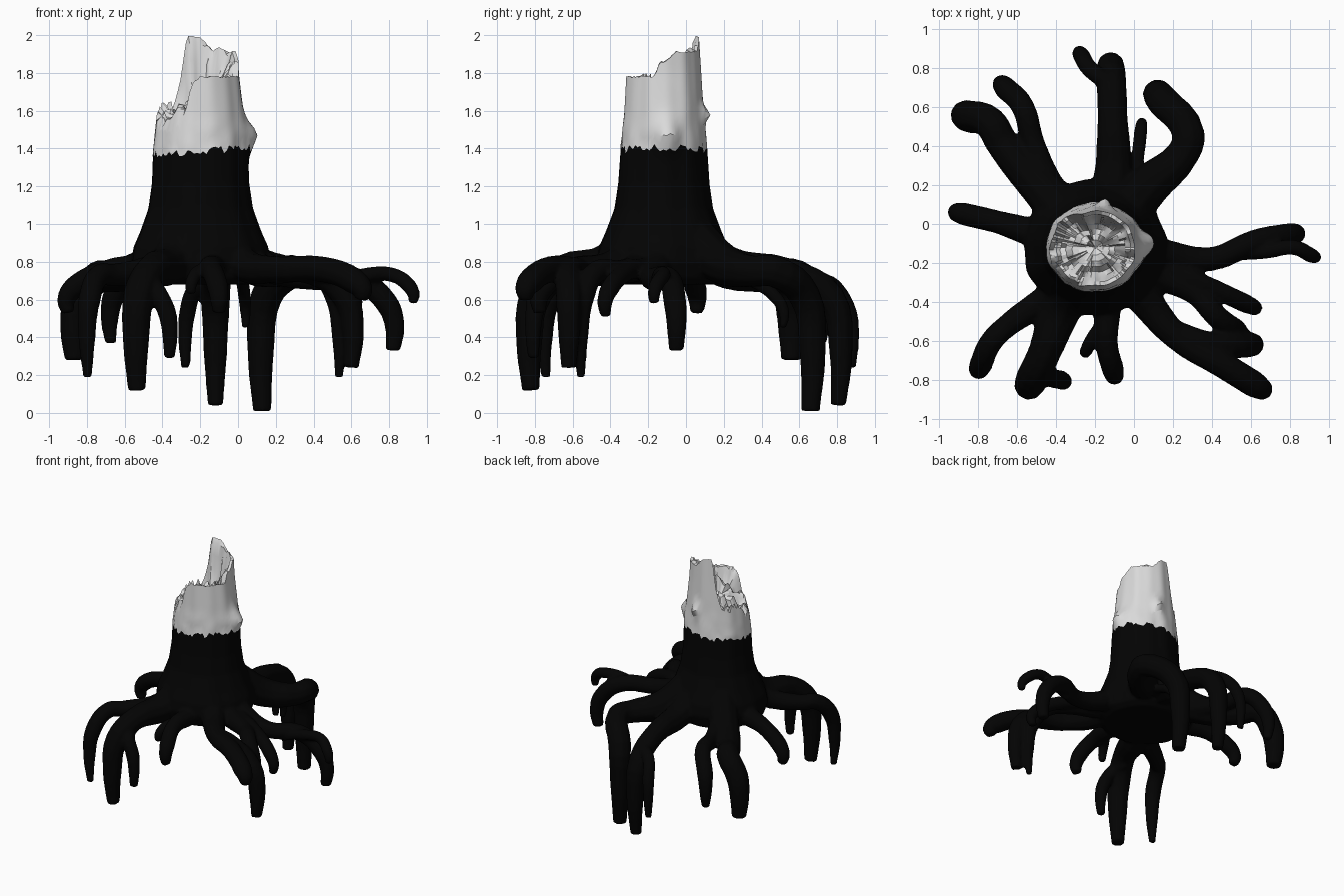
import bpy, bmesh, math, random
from mathutils import Vector, noise

random.seed(4)
if "Cube" in bpy.data.objects:
    bpy.data.objects.remove(bpy.data.objects["Cube"], do_unlink=True)


def material(name, value):
    m = bpy.data.materials.new(name)
    m.use_nodes = True
    m.diffuse_color = (value, value, value, 1)
    bsdf = m.node_tree.nodes["Principled BSDF"]
    bsdf.inputs["Base Color"].default_value = m.diffuse_color
    bsdf.inputs["Roughness"].default_value = 0.9
    return m


BARK = material("black bark", 0.001)
WOOD = material("pale wood", 0.7)
CX, CY, N = -0.2, -0.12, 96


def finish(name, mesh, mat, angle):
    ob = bpy.data.objects.new(name, mesh)
    bpy.context.collection.objects.link(ob)
    mesh.materials.clear()
    mesh.materials.append(mat)
    bpy.ops.object.select_all(action="DESELECT")
    ob.select_set(True)
    bpy.context.view_layer.objects.active = ob
    bpy.ops.object.shade_smooth_by_angle(angle=math.radians(angle))
    return ob


def lookup(table, key):
    """Linear interpolation of the values in a sorted table of tuples."""
    for a, b in zip(table, table[1:]):
        if key <= b[0]:
            t = max(0, (key - a[0]) / (b[0] - a[0]))
            return [p + (q - p) * t for p, q in zip(a[1:], b[1:])]
    return table[-1][1:]


def loft(name, rings, mat, angle, cap_start, cap_end):
    """Skin closed rings of points, closing the ends on request."""
    bm = bmesh.new()
    rows = [[bm.verts.new(p) for p in ring] for ring in rings]
    for a, b in zip(rows, rows[1:]):
        for i in range(N):
            j = (i + 1) % N
            bm.faces.new((a[i], a[j], b[j], b[i]))
    if cap_start:
        bm.faces.new(rows[0][::-1])
    if cap_end:
        bm.faces.new(rows[-1])
    bmesh.ops.recalc_face_normals(bm, faces=bm.faces)
    mesh = bpy.data.meshes.new(name)
    bm.to_mesh(mesh)
    bm.free()
    return finish(name, mesh, mat, angle)


# Trunk outline: height, half width, half depth
OUTLINE = [(0.68, 0.29, 0.27), (0.71, 0.34, 0.32), (0.8, 0.37, 0.35), (0.88, 0.355, 0.34),
           (0.96, 0.32, 0.305), (1.08, 0.277, 0.26), (1.22, 0.257, 0.24), (1.4, 0.25, 0.228),
           (1.58, 0.23, 0.21), (1.8, 0.205, 0.197), (2.0, 0.2, 0.185)]
# Height of the broken rim around the trunk, in degrees from +x
RIM = [(0, 1.86), (8, 1.87), (18, 1.91), (70, 1.915), (80, 1.95), (90, 1.99), (108, 2.0), (113, 1.95),
       (122, 1.72), (132, 1.62), (160, 1.61), (180, 1.55), (205, 1.49), (235, 1.48), (250, 1.55),
       (257, 1.74), (270, 1.78), (346, 1.78), (354, 1.85), (360, 1.86)]
# Swellings left by broken twigs: angle, height, push, angular spread, height spread
KNOTS = [(0.1, 1.47, 0.06, 0.3, 0.08), (1.36, 1.58, 0.045, 0.16, 0.04)]


def on_trunk(i, z, scale=1.0):
    a = 2 * math.pi * i / N
    rx, ry = lookup(OUTLINE, z)
    ripple = scale * (1 + 0.012 * math.sin(7 * a + 2 * z) + 0.008 * math.sin(13 * a))
    push = 0
    for angle, height, size, wide, tall in KNOTS:
        turn = math.remainder(a - angle, 2 * math.pi)
        push += size * math.exp(-(turn / wide) ** 2 - ((z - height) / tall) ** 2)
    return (CX + (rx * ripple + push) * math.cos(a), CY + (ry * ripple + push) * math.sin(a), z)


# Upper bark with a ragged seam where it is stripped off
seam = [1.385 + 0.02 * math.cos(2 * math.pi * i / N) + random.uniform(-0.02, 0.02) for i in range(N)]
rings = [[on_trunk(i, 1.22 + (z - 1.22) * t) for i, z in enumerate(seam)] for t in (0, 0.5, 0.8, 1)]
loft("upper_bark", rings, BARK, 50, False, False)

# Broken pale top: outer wall, splintered rim and rough sloping break
rim = []
for i in range(N):
    h = lookup(RIM, 360 * i / N)[0]
    rough = 0.035 if h < 1.7 else 0.005
    rim.append(min(2.0, h + random.uniform(-rough, rough)))
rings = []
for k in range(13):
    ring = []
    for i in range(N):
        z = seam[i] + (rim[i] - seam[i]) * k / 12
        dent = 0.04 * noise.noise(Vector(on_trunk(i, z)) * 11) * max(0, 1 - k / 7) * min(k, 1)
        ring.append(on_trunk(i, z, 1 + dent))
    rings.append(ring)
for scale, rise in ((0.9, 0.95), (0.84, 0.7), (0.76, 0.42), (0.64, 0.2), (0.5, 0.1),
                    (0.36, 0.05), (0.2, 0.02), (0.03, 0.0)):
    ring = []
    for i in range(N):
        x, y, _ = on_trunk(i, rim[i], scale)
        lump = 0.05 * noise.cell(Vector((x, y, 0)) * 18) + 0.1 * noise.noise(Vector((x, y, 0)) * 14)
        floor = 1.54 + 0.5 * max(0, x + 0.4)
        z = floor + (max(rim[i], floor) - floor) * rise + lump * min(1, 4 * (1 - scale))
        ring.append((x, y, min(z, 1.98)))
    rings.append(ring)
loft("splintered_top", rings, WOOD, 25, False, True)

# Trunk base, later fused with the roots
rings = [[on_trunk(i, z) for i in range(N)] for z in [row[0] for row in OUTLINE[:7]] + [1.3]]
trunk = loft("rooted_trunk", rings, BARK, 50, True, True)


# Roots spread from the trunk, bend over and hang to their tips
def root(name, path, tip_z, r, r_tip, branch_z=None, crest=0.75):
    pts = []
    if branch_z is None:
        x, y = path[0]
        pts.append((CX + (x - CX) * 0.5, CY + (y - CY) * 0.5, 0.92, r * 1.5))
        pts.append((x, y, 0.785, r * 1.3))
    else:
        pts.append((*path[0], branch_z, r))
    pts += [(x, y, crest, r) for x, y in path[1:-1]]
    (px, py), (x, y) = path[-2:]
    bend = crest - min(0.13, (crest - tip_z) * 0.4)
    pts.append((px + (x - px) * 0.8, py + (y - py) * 0.8, bend, r))
    pts.append((x, y, (bend + tip_z) / 2, r * 0.6 + r_tip * 0.4))
    pts.append((px + (x - px) * 0.95, py + (y - py) * 0.95, tip_z, r_tip))

    curve = bpy.data.curves.new(name, "CURVE")
    curve.dimensions = "3D"
    curve.bevel_depth = 1
    curve.bevel_resolution = 3
    curve.resolution_u = 4
    curve.use_fill_caps = True
    spline = curve.splines.new("BEZIER")
    spline.bezier_points.add(len(pts) - 1)
    for bp, p in zip(spline.bezier_points, pts):
        bp.co = p[:3]
        bp.radius = p[3]
        bp.handle_left_type = bp.handle_right_type = "AUTO"
    temp = bpy.data.objects.new(name + "_path", curve)
    bpy.context.collection.objects.link(temp)
    graph = bpy.context.evaluated_depsgraph_get()
    mesh = bpy.data.meshes.new_from_object(temp.evaluated_get(graph))
    bpy.data.objects.remove(temp, do_unlink=True)
    bm = bmesh.new()
    bm.from_mesh(mesh)
    bmesh.ops.remove_doubles(bm, verts=bm.verts, dist=0.0001)
    bm.to_mesh(mesh)
    bm.free()
    roots.append(finish(name, mesh, BARK, 50))


roots = []
# Back roots
root("back_left_root", [(0.08, 0.2), (0.25, 0.36), (0.28, 0.46), (0.12, 0.67)], 0.01, 0.085, 0.05)
root("back_root", [(-0.11, 0.22), (-0.11, 0.55), (-0.12, 0.82)], 0.04, 0.078, 0.042, crest=0.74)
root("back_root_twig", [(-0.12, 0.72), (-0.22, 0.79), (-0.28, 0.88)], 0.24, 0.045, 0.025, 0.7, 0.66)
root("back_thin_root", [(0.0, 0.2), (0.02, 0.35), (0.04, 0.52)], 0.45, 0.035, 0.02, 0.75, 0.7)
root("back_right_root", [(-0.46, 0.17), (-0.68, 0.42), (-0.74, 0.52), (-0.87, 0.56)], 0.28, 0.085, 0.055, crest=0.72)
root("back_right_twig", [(-0.42, 0.17), (-0.52, 0.42), (-0.57, 0.6), (-0.68, 0.72)], 0.37, 0.06, 0.03)

# Right roots
root("right_root", [(-0.5, -0.05), (-0.7, 0.01), (-0.91, 0.06)], 0.53, 0.06, 0.035)
root("front_right_root", [(-0.42, -0.36), (-0.66, -0.53), (-0.73, -0.6), (-0.8, -0.75)], 0.19, 0.06, 0.025, crest=0.73)

# Front roots
root("front_big_root", [(-0.37, -0.42), (-0.46, -0.66), (-0.54, -0.83)], 0.12, 0.085, 0.048)
root("front_big_twig", [(-0.47, -0.66), (-0.44, -0.77), (-0.36, -0.81)], 0.29, 0.05, 0.03, 0.7, 0.66)
root("front_root", [(-0.14, -0.4), (-0.14, -0.62), (-0.1, -0.78)], 0.53, 0.058, 0.035, crest=0.76)
root("front_root_twig", [(-0.15, -0.5), (-0.21, -0.58), (-0.25, -0.66)], 0.63, 0.035, 0.025, 0.75)
root("front_left_root", [(0.03, -0.36), (0.22, -0.58), (0.45, -0.72), (0.66, -0.85)], 0.6, 0.07, 0.035, crest=0.76)
root("front_left_branch", [(0.2, -0.56), (0.38, -0.62), (0.61, -0.62)], 0.24, 0.07, 0.042, 0.75)

# Left roots
root("left_lower_root", [(0.08, -0.25), (0.32, -0.36), (0.42, -0.47), (0.54, -0.56)], 0.19, 0.06, 0.022)
root("left_middle_root", [(0.1, -0.2), (0.36, -0.31), (0.62, -0.43)], 0.51, 0.05, 0.028)
root("left_root", [(0.12, -0.15), (0.4, -0.18), (0.62, -0.09), (0.83, -0.05)], 0.33, 0.062, 0.04, crest=0.71)
root("left_root_twig", [(0.5, -0.15), (0.68, -0.14), (0.82, -0.12), (0.93, -0.17)], 0.58, 0.04, 0.025, 0.68, 0.73)

# Fuse trunk base and roots into one skin, open where the upper bark takes over
for ob in roots + [trunk]:
    ob.select_set(True)
bpy.context.view_layer.objects.active = trunk
bpy.ops.object.join()
trunk.modifiers.clear()
fuse = trunk.modifiers.new("fuse", "REMESH")
fuse.mode = "VOXEL"
fuse.voxel_size = 0.012
soften = trunk.modifiers.new("soften", "SMOOTH")
soften.iterations = 4
for m in (fuse, soften):
    bpy.ops.object.modifier_apply(modifier=m.name)
bm = bmesh.new()
bm.from_mesh(trunk.data)
bmesh.ops.delete(bm, geom=[v for v in bm.verts if v.co.z > 1.235], context="VERTS")
bm.to_mesh(trunk.data)
bm.free()
bpy.ops.object.shade_smooth_by_angle(angle=math.radians(50))
